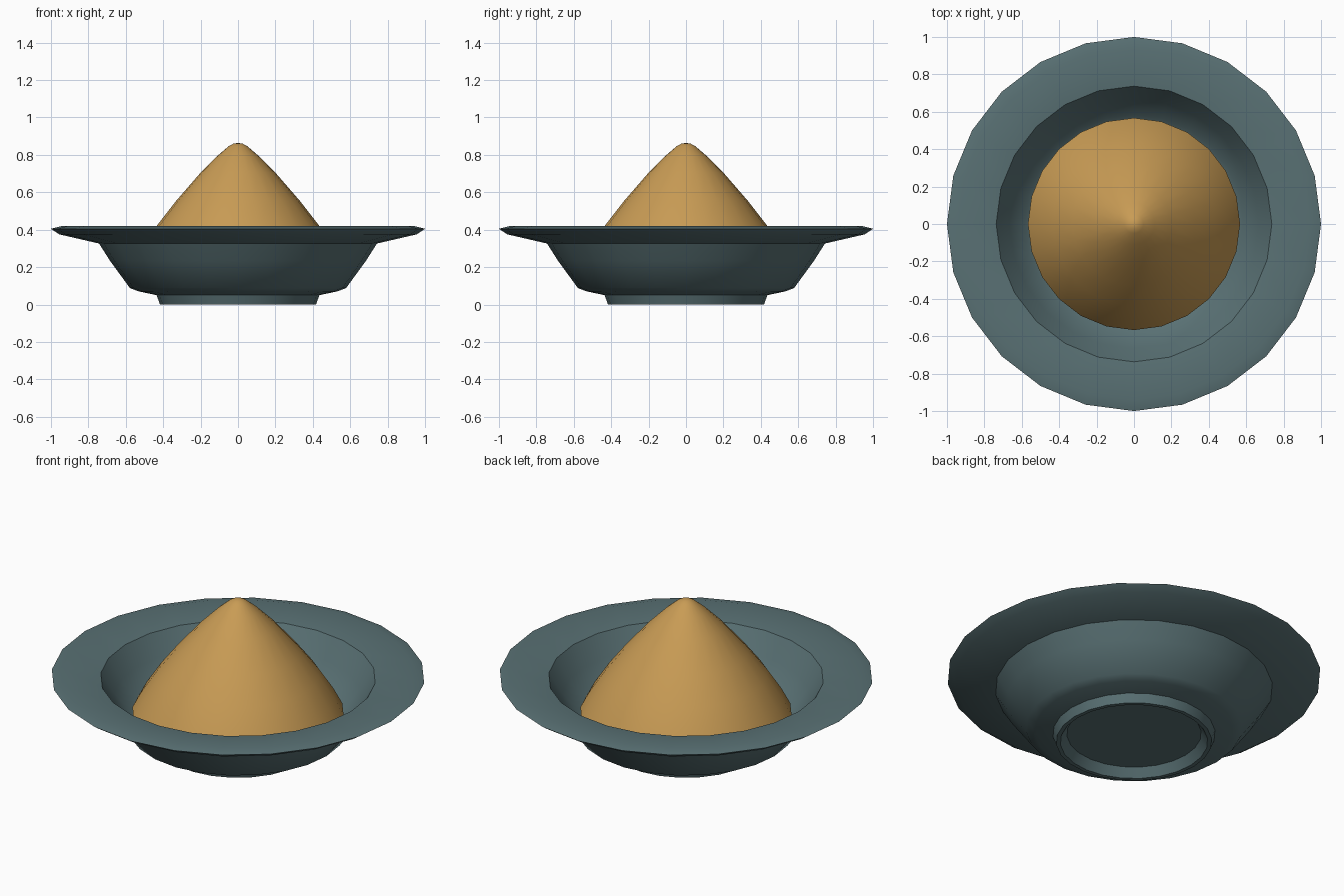
import bpy, bmesh, math

if "Cube" in bpy.data.objects:
    bpy.data.objects.remove(bpy.data.objects["Cube"])

SIDES = 24

def material(name, color):
    m = bpy.data.materials.new(name)
    m.diffuse_color = (*color, 1)
    m.use_nodes = True
    m.node_tree.nodes["Principled BSDF"].inputs["Base Color"].default_value = m.diffuse_color
    return m

def lathe(name, profile, mat, angle):
    """Spin an (r, z) profile around z; points with r = 0 become poles."""
    bm = bmesh.new()
    verts = [bm.verts.new((r, 0, z)) for r, z in profile]
    edges = [bm.edges.new(p) for p in zip(verts, verts[1:])]
    bmesh.ops.spin(bm, geom=verts + edges, cent=(0, 0, 0), axis=(0, 0, 1),
                   angle=math.tau, steps=SIDES, use_merge=True)
    bmesh.ops.remove_doubles(bm, verts=bm.verts[:], dist=1e-4)
    bmesh.ops.recalc_face_normals(bm, faces=bm.faces[:])
    me = bpy.data.meshes.new(name)
    bm.to_mesh(me)
    bm.free()
    me.materials.append(mat)
    ob = bpy.data.objects.new(name, me)
    bpy.context.collection.objects.link(ob)
    bpy.ops.object.select_all(action='DESELECT')
    ob.select_set(True)
    bpy.context.view_layer.objects.active = ob
    bpy.ops.object.shade_smooth_by_angle(angle=math.radians(angle))
    return ob

teal = material("glazed_teal", (0.10, 0.165, 0.175))
gold = material("golden_food", (0.58, 0.33, 0.09))

# Bowl: recessed base, foot ring, curved outside, wide rim, hollow inside
lathe("bowl", [
    (0, 0.05), (0.36, 0.05), (0.395, 0.0), (0.417, 0.0), (0.435, 0.05),
    (0.53, 0.07), (0.578, 0.088), (0.685, 0.235), (0.743, 0.326),
    (0.955, 0.375), (1.0, 0.405), (0.94, 0.42),
    (0.737, 0.395), (0.665, 0.28), (0.585, 0.175), (0.50, 0.13), (0, 0.11),
], teal, 35)

# Heaped food mound with a rounded tip
lathe("food_mound", [
    (0.50, 0.13), (0.56, 0.17), (0.567, 0.20), (0.52, 0.29), (0.435, 0.42),
    (0.33, 0.555), (0.20, 0.705), (0.11, 0.795), (0.05, 0.846),
    (0.025, 0.86), (0, 0.864),
], gold, 40)
